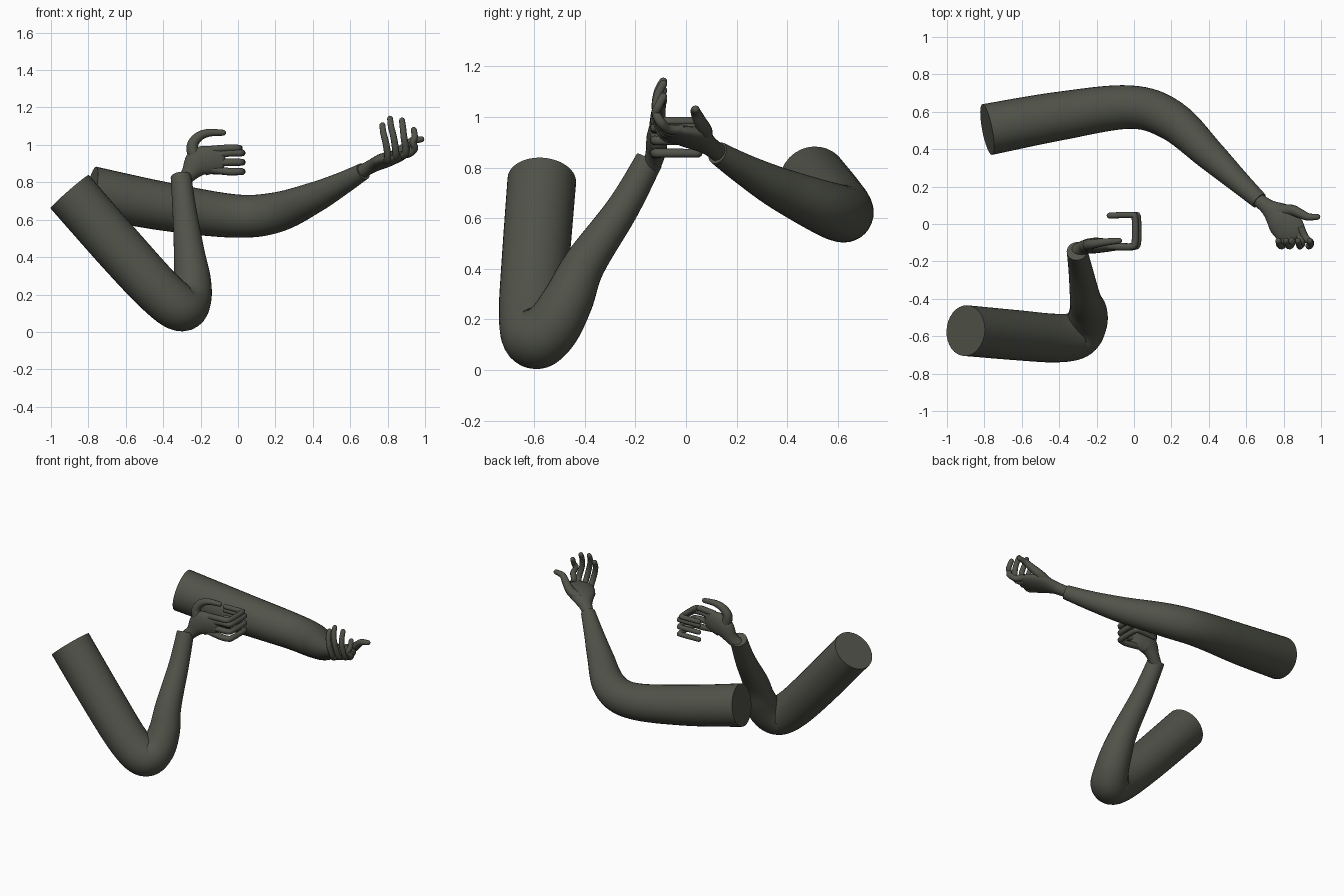
import bpy, bmesh, math
from mathutils import Vector

cube = bpy.data.objects.get("Cube")
if cube:
    bpy.data.objects.remove(cube)

# Single skin colour
skin = bpy.data.materials.new("dark_olive_grey")
skin.use_nodes = True
colour = (0.082, 0.087, 0.068, 1)
skin.diffuse_color = colour
bsdf = skin.node_tree.nodes["Principled BSDF"]
bsdf.inputs["Base Color"].default_value = colour
bsdf.inputs["Roughness"].default_value = 0.8


def spline(keys, steps):
    """Smooth path through keys of (x, y, z, width, thickness)."""
    out = []
    n = len(keys)
    for i in range(n - 1):
        p0, p1, p2, p3 = (keys[max(0, min(n - 1, i + k))] for k in (-1, 0, 1, 2))
        for s in range(steps):
            t = s / steps
            out.append([b + t * (c - a) / 2
                        + t * t * (a - 2.5 * b + 2 * c - d / 2)
                        + t ** 3 * (1.5 * (b - c) + (d - a) / 2)
                        for a, b, c, d in zip(p0, p1, p2, p3)])
    out.append(list(keys[-1]))
    return out


def limb(name, keys, side=(0, 0, 1), sides=20, steps=6, rounded=True):
    """Sweep an elliptical section along a smooth path."""
    path = spline([k if len(k) == 5 else (*k, k[3]) for k in keys], steps)
    pts = [Vector(p[:3]) for p in path]
    u = Vector(side)
    rings = []
    for i, p in enumerate(path):
        t = (pts[min(i + 1, len(pts) - 1)] - pts[max(i - 1, 0)]).normalized()
        u = (u - t * u.dot(t)).normalized()
        rings.append((pts[i], u.copy(), t.cross(u), p[3], p[4]))
    if rounded:
        for deg in (30, 60, 82):
            c, s = math.cos(math.radians(deg)), math.sin(math.radians(deg))
            rings.append((pts[-1] + t * path[-1][4] * s, u, t.cross(u),
                          path[-1][3] * c, path[-1][4] * c))
    bm = bmesh.new()
    loops = []
    for c, a, b, w, h in rings:
        angles = [math.tau * k / sides for k in range(sides)]
        loops.append([bm.verts.new(c + a * w * math.cos(g) + b * h * math.sin(g))
                      for g in angles])
    for lo, hi in zip(loops, loops[1:]):
        for k in range(sides):
            j = (k + 1) % sides
            bm.faces.new((lo[k], lo[j], hi[j], hi[k]))
    bm.faces.new(loops[0][::-1])
    bm.faces.new(loops[-1])
    mesh = bpy.data.meshes.new(name)
    bm.to_mesh(mesh)
    bm.free()
    mesh.materials.append(skin)
    ob = bpy.data.objects.new(name, mesh)
    bpy.context.collection.objects.link(ob)
    bpy.ops.object.select_all(action='DESELECT')
    ob.select_set(True)
    bpy.context.view_layer.objects.active = ob
    bpy.ops.object.shade_smooth_by_angle(angle=math.radians(50))
    return ob


def digit(name, points, base=0.021, tip=0.016):
    """Thin tapering finger with a rounded end."""
    n = len(points) - 1
    limb(name, [(*p, base + (tip - base) * i / n) for i, p in enumerate(points)],
         side=(0.3, 0.5, 0.8), sides=10, steps=4)


# Front arm, sharply bent at the elbow
limb("front_arm", [
    (-0.90, -0.57, 0.75, 0.136), (-0.62, -0.595, 0.43, 0.134),
    (-0.42, -0.61, 0.215, 0.13), (-0.305, -0.595, 0.128, 0.125),
    (-0.255, -0.53, 0.17, 0.112), (-0.245, -0.465, 0.28, 0.1),
    (-0.26, -0.40, 0.42, 0.083), (-0.285, -0.25, 0.64, 0.065),
    (-0.305, -0.145, 0.83, 0.055)], side=(0, 1, 0), sides=32, steps=8, rounded=False)

# Front hand: palm, hooked fingers and thumb
limb("front_palm", [
    (-0.31, -0.15, 0.79, 0.04, 0.04), (-0.265, -0.125, 0.84, 0.043, 0.038),
    (-0.21, -0.115, 0.905, 0.078, 0.042), (-0.14, -0.115, 0.92, 0.074, 0.034),
    (-0.09, -0.12, 0.92, 0.062, 0.022)], side=(-0.7, 0, 0.7))
for name, z0, z1, reach in (("little", 0.868, 0.857, 0.02), ("ring", 0.905, 0.907, 0.02),
                            ("middle", 0.942, 0.957, 0.02), ("index", 0.975, 0.982, 0.005)):
    digit("front_" + name + "_finger", [
        (-0.14, -0.118, z0), (-0.05, -0.122, z1), (reach - 0.02, -0.12, z1),
        (reach, -0.1, z1), (reach, 0.03, z1), (reach - 0.02, 0.048, z1),
        (-0.13, 0.045, z1)])
digit("front_thumb", [
    (-0.225, -0.115, 0.92), (-0.245, -0.112, 0.99), (-0.215, -0.105, 1.04),
    (-0.16, -0.097, 1.064), (-0.08, -0.09, 1.065)], base=0.036)

# Back arm, gently curved
limb("back_arm", [
    (-0.785, 0.505, 0.748, 0.138), (-0.4, 0.577, 0.672, 0.13),
    (-0.02, 0.625, 0.62, 0.116), (0.2, 0.555, 0.638, 0.108),
    (0.4, 0.375, 0.715, 0.084), (0.55, 0.235, 0.79, 0.062),
    (0.67, 0.125, 0.858, 0.046)], side=(0, 1, 0), sides=32, steps=8, rounded=False)

# Back hand: upturned palm, raised fingers and thumb
limb("back_palm", [
    (0.65, 0.14, 0.85, 0.036, 0.036), (0.715, 0.09, 0.886, 0.044, 0.036),
    (0.785, 0.03, 0.918, 0.085, 0.04), (0.83, -0.03, 0.932, 0.085, 0.032),
    (0.85, -0.07, 0.937, 0.075, 0.02)], side=(0.65, 0.75, 0.1))
for name, x0, x1, z0, top in (("little", 0.785, 0.772, 0.915, 1.105), ("ring", 0.83, 0.813, 0.93, 1.14),
                              ("middle", 0.875, 0.877, 0.94, 1.13), ("index", 0.905, 0.94, 0.95, 1.08)):
    xm = (x0 + x1) / 2 + 0.012
    digit("back_" + name + "_finger", [
        (x0 - 0.015, -0.015, z0), (x0 + 0.01, -0.07, z0 + 0.003),
        (xm + 0.01, -0.1, z0 + 0.03), (xm, -0.118, (z0 + top) / 2),
        (x1 + 0.005, -0.11, top - 0.04), (x1, -0.09, top)])
digit("back_thumb", [
    (0.775, 0.07, 0.915), (0.84, 0.075, 0.945), (0.89, 0.055, 0.985),
    (0.93, 0.038, 1.02), (0.98, 0.038, 1.03)], base=0.034)
